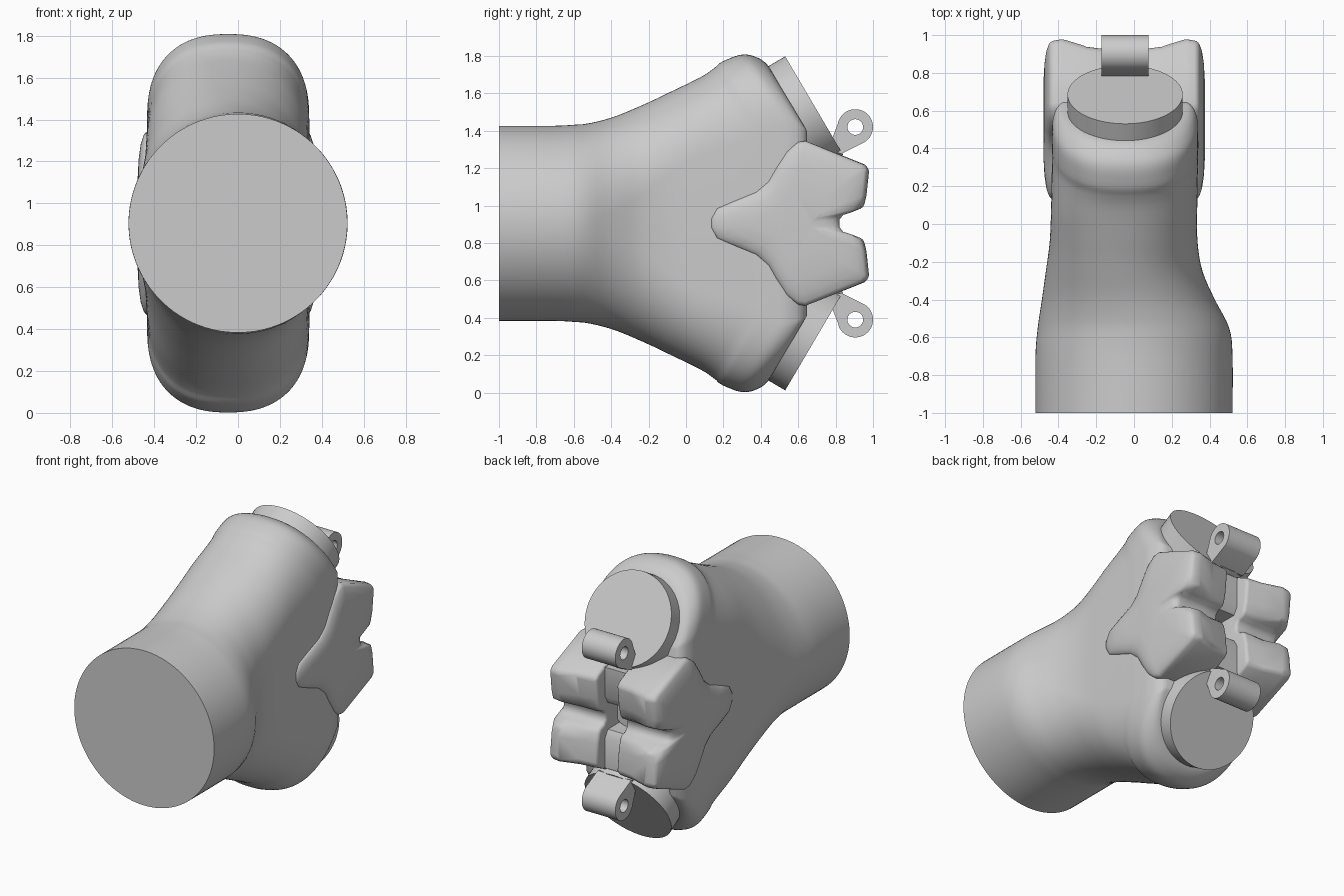
import bpy, bmesh, math
from mathutils import Vector

if "Cube" in bpy.data.objects:
    bpy.data.objects.remove(bpy.data.objects["Cube"])

ZC, CX = 0.905, -0.047          # mirror height and sideways offset of the outlet end


def smooth(ob, angle):
    bpy.ops.object.select_all(action='DESELECT')
    ob.select_set(True)
    bpy.context.view_layer.objects.active = ob
    bpy.ops.object.shade_smooth_by_angle(angle=math.radians(angle))


def make(name, verts, faces, angle=40):
    me = bpy.data.meshes.new(name)
    me.from_pydata([tuple(v) for v in verts], [], faces)
    bm = bmesh.new()
    bm.from_mesh(me)
    bmesh.ops.recalc_face_normals(bm, faces=bm.faces)
    bm.to_mesh(me)
    bm.free()
    ob = bpy.data.objects.new(name, me)
    bpy.context.collection.objects.link(ob)
    if angle:
        smooth(ob, angle)
    return ob


def skin(name, rings, angle=40):
    """Closed solid through rings of equal length, with flat ends."""
    n, k = len(rings[0]), len(rings)
    faces = [tuple(range(n)), tuple(range((k - 1) * n, k * n))]
    faces += [(r * n + i, r * n + (i + 1) % n, (r + 1) * n + (i + 1) % n, (r + 1) * n + i)
              for r in range(k - 1) for i in range(n)]
    return make(name, [v for ring in rings for v in ring], faces, angle)


def rod(name, p0, p1, r, n=64):
    p0, p1 = Vector(p0), Vector(p1)
    q = (p1 - p0).to_track_quat('Z', 'Y')
    ring = [q @ Vector((r * math.cos(2 * math.pi * i / n), r * math.sin(2 * math.pi * i / n), 0)) for i in range(n)]
    return skin(name, [[p + v for v in ring] for p in (p0, p1)])


def apply_mods(ob, angle):
    """Bake the modifiers into the mesh."""
    dg = bpy.context.evaluated_depsgraph_get()
    me = bpy.data.meshes.new_from_object(ob.evaluated_get(dg))
    ob.modifiers.clear()
    ob.data = me
    smooth(ob, angle)


# Body: round inlet lofted to a tall section whose end leans back above and below
def end_plane(dz):
    return min(0.68, 0.44 + (0.845 - abs(dz)) * 0.588)


# y, centre x, half width, cap height, straight half length, roundness, tilt, distance to end
RINGS = [
    (-1.0, 0, .522, .522, 0, 2, 0, .28),
    (-.7, 0, .522, .522, 0, 2, 0, .28),
    (-.55, -.003, .507, .53, 0, 2, 0, .28),
    (-.4, -.03, .458, .53, .035, 2.05, 0, .28),
    (-.25, -.052, .415, .50, .125, 2.1, 0, .28),
    (-.1, -.055, .392, .46, .235, 2.2, 0, .28),
    (.05, -.052, .387, .43, .345, 2.3, .1, .28),
    (.05, CX, .387, .41, .43, 2.4, 1, .28),
    (.05, CX, .387, .40, .487, 2.4, 1, .17),
    (.05, CX, .385, .40, .503, 2.4, 1, .09),
    (.05, CX, .370, .39, .497, 2.3, 1, .035),
    (.05, CX, .348, .37, .49, 2.2, 1, .008),
    (.05, CX, .325, .35, .48, 2.1, 1, 0),
]
N, STEPS = 96, 4


def catmull(a, b, c, d, t):
    return [.5 * (2 * q + (r - p) * t + (2 * p - 5 * q + 4 * r - s) * t * t + (3 * q - p - 3 * r + s) * t ** 3)
            for p, q, r, s in zip(a, b, c, d)]


rows = []
for i in range(len(RINGS) - 1):
    quad = [RINGS[min(max(i + k, 0), len(RINGS) - 1)] for k in (-1, 0, 1, 2)]
    rows += [catmull(*quad, s / STEPS) for s in range(STEPS)]
rows.append(RINGS[-1])
verts = []
for y, cx, hw, cap, L, e, t, d in rows:
    L, t, d = max(L, 0), min(max(t, 0), 1), max(d, 0)
    for j in range(N):
        a = 2 * math.pi * (j + .5) / N
        c, s = math.cos(a), math.sin(a)
        x = cx + hw * math.copysign(abs(c) ** (2 / e), c)
        dz = math.copysign(L + cap * abs(s) ** (2 / e), s)
        verts.append((x, (1 - t) * y + t * (end_plane(dz) - d), ZC + dz))
faces = [(r * N + j, r * N + (j + 1) % N, (r + 1) * N + (j + 1) % N, (r + 1) * N + j)
         for r in range(len(rows) - 1) for j in range(N)]
for base in (0, (len(rows) - 1) * N):
    pairs = [(base + k % N, base + (N // 2 - 1 - k) % N) for k in range(-N // 4, N // 4)]
    faces += [(p[0], q[0], q[1], p[1]) for p, q in zip(pairs, pairs[1:])]
make("body", verts, faces, 45)

# Notched wings with domed sides, either side of the channel: y, half height
WING = [
    (.13, .025), (.16, .08), (.25, .12), (.37, .17), (.44, .23), (.48, .30), (.54, .39), (.60, .435), (.64, .44),
    (.95, .315), (.975, .29), (.96, .15), (.945, .085), (.88, .057), (.84, .045), (.82, .02),
]
# x offset, outline scale about (.55, 0), shift of the tips along y
STATIONS = [(.075, 1, -.05), (.2, 1, -.035), (.33, 1, .005), (.392, 1, -.005),
            (.412, .86, 0), (.422, .7, 0), (.428, .45, 0)]
for side, tag in ((-1, "left"), (1, "right")):
    rings = []
    for off, k, shift in STATIONS:
        half = [(-.052 + side * off, .55 + k * (y - .55) + (shift if 9 <= i <= 12 else 0), k * dz)
                for i, (y, dz) in enumerate(WING)]
        rings.append([(x, y, ZC + dz) for x, y, dz in half] + [(x, y, ZC - dz) for x, y, dz in half[::-1]])
    wing = skin(tag + "_wing", rings, 0)
    bev = wing.modifiers.new("round", 'BEVEL')
    bev.width, bev.segments, bev.use_clamp_overlap = .02, 3, False
    bev.limit_method, bev.angle_limit = 'ANGLE', math.radians(50)
    apply_mods(wing, 50)

# Channel floor above and below the round boss at the crossing
for s, tag in ((1, "upper"), (-1, "lower")):
    z0, z1 = ZC + s * .09, ZC + s * .34
    skin(tag + "_channel_floor", [[(x, .5, z0), (x, .80, z0), (x, .83, z0 + s * .05), (x, .83, z1), (x, .5, z1)]
                                  for x in (CX - .1, CX + .1)])
rod("center_boss", (CX, .60, ZC), (CX, .70, ZC), .09)

# Outlet covers with hinge lugs, mirrored above and below
for s, tag in ((1, "upper"), (-1, "lower")):
    axis = Vector((0, .862, s * .507))
    face = Vector((CX, .685, ZC + s * .63))
    rod(tag + "_cover", face - axis * .14, face, .305)
    ly, lz, r = .905, .515, .095
    arc = [math.radians(-58 + 228 * i / 32) for i in range(33)]
    pts = [(ly + r * math.cos(a), lz + r * math.sin(a)) for a in arc]
    pts += [(.78, .45), (.80, .38), (.83, .372)]
    lug = skin(tag + "_lug", [[(x, y, ZC + s * z) for y, z in pts] for x in (CX - .125, CX + .125)], 0)
    pin = rod(tag + "_pin_cutter", (-1, ly, ZC + s * lz), (1, ly, ZC + s * lz), .042, 32)
    hole = lug.modifiers.new("hole", 'BOOLEAN')
    hole.operation, hole.object, hole.solver = 'DIFFERENCE', pin, 'EXACT'
    pin.hide_render = True
    apply_mods(lug, 30)
    bpy.data.objects.remove(pin)
